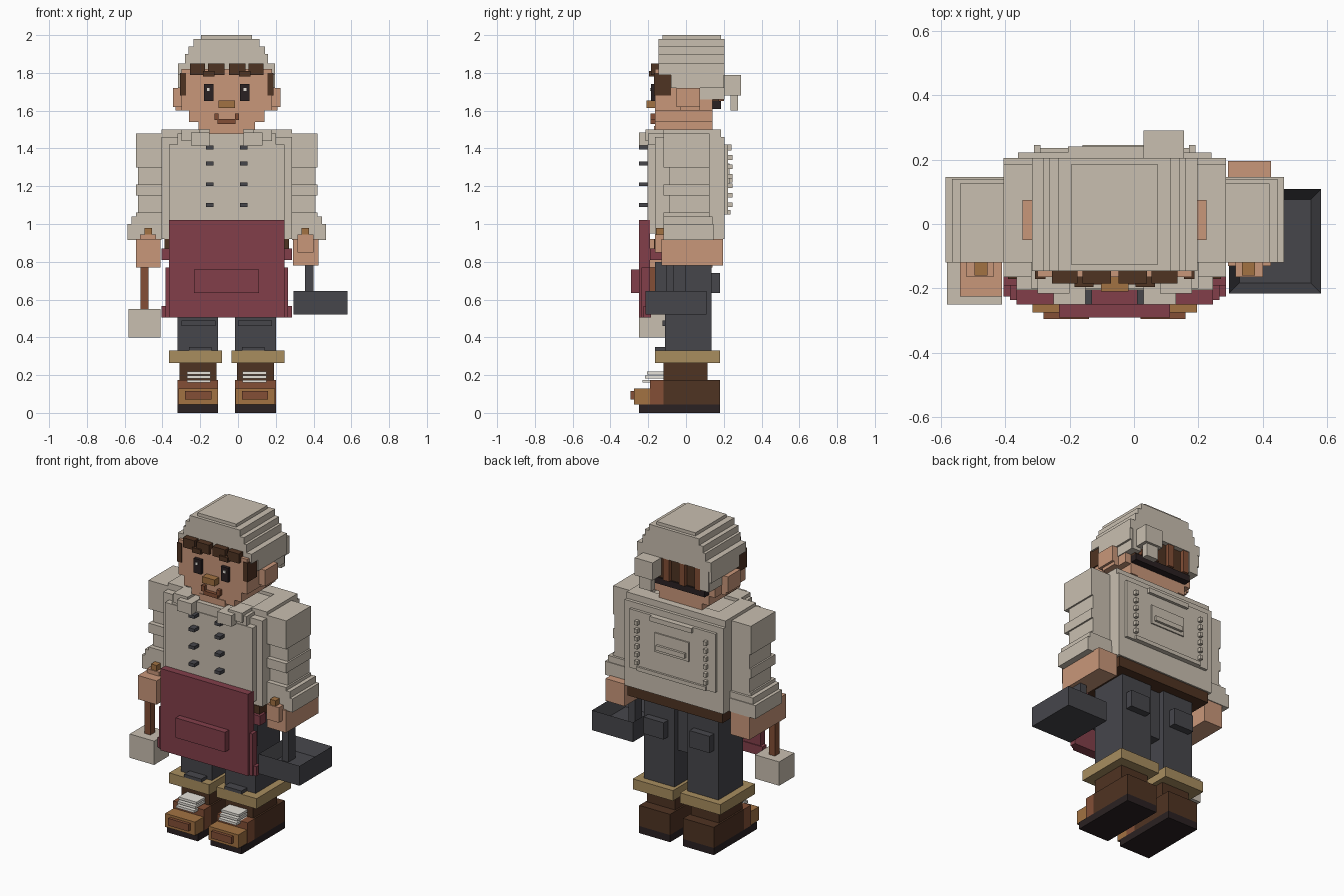
import bpy
import bmesh
from mathutils import Vector

if "Cube" in bpy.data.objects:
    bpy.data.objects.remove(bpy.data.objects["Cube"], do_unlink=True)


def colour(name, hex_code):
    """Flat material from an sRGB hex code, stored as linear values."""
    srgb = [int(hex_code[i:i + 2], 16) / 255 for i in (0, 2, 4)]
    linear = [((c + .055) / 1.055) ** 2.4 if c > .04 else c / 12.92 for c in srgb]
    mat = bpy.data.materials.new(name)
    mat.use_nodes = True
    mat.diffuse_color = (*linear, 1)
    shader = mat.node_tree.nodes["Principled BSDF"]
    shader.inputs["Base Color"].default_value = (*linear, 1)
    shader.inputs["Roughness"].default_value = .9
    return mat


cream = colour("cream cloth", "c9bfb0")
skin = colour("skin", "c9977a")
maroon = colour("maroon apron", "823f4a")
grey = colour("charcoal", "46464b")
brown = colour("dark brown", "4f3322")
rust = colour("rust leather", "834f36")
gold = colour("gold cuff", "a88d5f")
tan = colour("tan leather", "a27242")
black = colour("near black", "2a2122")
white = colour("white", "e6e2da")

MIDDLE = -.06  # the body's own centre line; the pan pushes it off the origin


def box(name, mat, x, y, z, hollow=0, depth=0):
    """Box between x, y, z limits; hollow sinks the top face inside a rim."""
    bm = bmesh.new()
    bmesh.ops.create_cube(bm, size=1)
    low = Vector((min(x) + MIDDLE, y[0], z[0]))
    size = Vector((max(x) - min(x), y[1] - y[0], z[1] - z[0]))
    for v in bm.verts:
        v.co = low + Vector((c + .5) * s for c, s in zip(v.co, size))
    if hollow:
        top = max(bm.faces, key=lambda f: f.calc_center_median().z)
        bmesh.ops.inset_region(bm, faces=[top], thickness=hollow)
        bmesh.ops.translate(bm, verts=top.verts, vec=(0, 0, -depth))
    mesh = bpy.data.meshes.new(name)
    bm.to_mesh(mesh)
    bm.free()
    mesh.materials.append(mat)
    obj = bpy.data.objects.new(name, mesh)
    bpy.context.collection.objects.link(obj)
    return obj


def pair(name, mat, x, y, z):
    """The same box on both sides of the centre line."""
    box("left_" + name, mat, x, y, z)
    box("right_" + name, mat, [-v for v in x], y, z)


def centred(name, mat, half, y, z):
    """A box centred on the centre line."""
    return box(name, mat, (-half, half), y, z)


# Shoes
pair("sole", black, x=(.045, .26), y=(-.25, .18), z=(0, .045))
pair("shoe", brown, x=(.045, .26), y=(-.12, .18), z=(.045, .175))
pair("shoe_tongue", rust, x=(.045, .26), y=(-.19, -.12), z=(.045, .175))
pair("toe_cap", tan, x=(.047, .255), y=(-.275, -.17), z=(.045, .13))
pair("toe_plate", rust, x=(.08, .22), y=(-.295, -.27), z=(.07, .115))
pair("ankle", brown, x=(.055, .25), y=(-.12, .115), z=(.175, .27))
for i in range(3):
    front = -.23 + i * .012
    pair(f"lace_{i}", white, x=(.085, .21), y=(front, -.12), z=(.16 + i * .022, .175 + i * .022))

# Trousers
pair("trouser_cuff", gold, x=(.025, .305), y=(-.165, .18), z=(.265, .33))
pair("leg", grey, x=(.045, .26), y=(-.11, .135), z=(.33, .88))
pair("shin_fold", grey, x=(.08, .2), y=(-.165, -.1), z=(.33, .35))
pair("knee_fold", grey, x=(.06, .24), y=(-.125, -.1), z=(.46, .49))
pair("front_pocket", grey, x=(.12, .27), y=(-.165, -.1), z=(.63, .8))
pair("back_pocket", grey, x=(.09, .23), y=(.13, .18), z=(.635, .74))
centred("trouser_seat", grey, .06, y=(-.1, .1), z=(.55, .88))
centred("belt", brown, .33, y=(-.17, .195), z=(.855, .92))

# Apron
centred("apron", maroon, .305, y=(-.25, -.19), z=(.505, 1.02))
centred("apron_skirt", maroon, .325, y=(-.235, -.19), z=(.505, .77))
centred("apron_hem", maroon, .345, y=(-.225, -.185), z=(.505, .565))
centred("apron_pocket", maroon, .172, y=(-.29, -.24), z=(.635, .76))
pair("apron_tie", maroon, x=(.29, .345), y=(-.19, -.13), z=(.81, .87))

# Shirt
centred("shirt", cream, .345, y=(-.165, .205), z=(.92, 1.46))
centred("shirt_front", cream, .305, y=(-.205, -.16), z=(.95, 1.42))
centred("shirt_back", cream, .3, y=(.2, .222), z=(1.05, 1.42))
centred("yoke", cream, .26, y=(-.2, .185), z=(1.4, 1.48))
pair("shoulder", cream, x=(.24, .345), y=(-.12, .185), z=(1.44, 1.5))
centred("collar_back", cream, .24, y=(.1, .185), z=(1.45, 1.5))
pair("collar", cream, x=(.09, .19), y=(-.25, -.12), z=(1.415, 1.485))
pair("collar_tip", cream, x=(.14, .24), y=(-.215, -.1), z=(1.44, 1.5))
for i, height in enumerate((1.1, 1.21, 1.32, 1.405)):
    pair(f"button_{i}", grey, x=(.07, .11), y=(-.25, -.2), z=(height - .01, height + .01))

# Shirt back trim
centred("back_bar", cream, .145, y=(.22, .24), z=(1.39, 1.42))
centred("back_patch", cream, .12, y=(.22, .23), z=(1.2, 1.32))
centred("back_patch_bar", cream, .1, y=(.23, .245), z=(1.22, 1.25))
centred("back_hem", cream, .24, y=(.22, .235), z=(1.05, 1.075))
for i in range(6):
    base = 1.09 + i * .05
    pair(f"stitch_{i}", cream, x=(.23, .25), y=(.22, .245), z=(base, base + .025))

# Sleeves: stacked folds with alternating depth
folds = (1, 1.06, 1.15, 1.21, 1.3, 1.36, 1.48)
for i, (low, high) in enumerate(zip(folds, folds[1:])):
    tuck = .03 * (i % 2) if i < 5 else 0
    pair(f"sleeve_{i}", cream, x=(.34, .48 - tuck / 3), y=(-.12 + tuck, .125), z=(low, high))
pair("sleeve_roll", cream, x=(.34, .505), y=(-.12, .14), z=(1, 1.04))
pair("sleeve_cuff", cream, x=(.345, .525), y=(-.12, .145), z=(.915, 1))

# Hands
box("left_hand", skin, x=(.352, .485), y=(-.13, .195), z=(.78, .92))
box("right_hand", skin, x=(-.48, -.35), y=(-.225, .14), z=(.77, .92))
pair("thumb", skin, x=(.375, .46), y=(-.165, -.12), z=(.85, .945))
pair("thumb_tip", tan, x=(.395, .435), y=(-.16, -.12), z=(.945, .98))

# Pan in the left hand, mallet in the right
box("pan", grey, x=(.355, .64), y=(-.215, .108), z=(.52, .645), hollow=.045, depth=.08)
box("pan_handle", grey, x=(.415, .46), y=(-.07, 0), z=(.55, .85))
box("mallet_shaft", rust, x=(-.455, -.415), y=(-.195, -.15), z=(.5, .8))
box("mallet_head", cream, x=(-.52, -.35), y=(-.25, -.1), z=(.4, .55))

# Head
centred("neck", skin, .09, y=(-.17, .1), z=(1.43, 1.52))
centred("jaw", skin, .15, y=(-.165, .14), z=(1.5, 1.54))
centred("cheeks", skin, .2, y=(-.165, .14), z=(1.54, 1.6))
centred("face", skin, .24, y=(-.165, .14), z=(1.6, 1.82))
pair("ear", skin, x=(.23, .285), y=(-.05, .075), z=(1.62, 1.72))
pair("ear_lobe", skin, x=(.23, .27), y=(-.03, .075), z=(1.6, 1.62))

# Features
pair("eye", black, x=(.07, .12), y=(-.185, -.16), z=(1.65, 1.74))
pair("eye_glint", white, x=(.09, .105), y=(-.19, -.18), z=(1.705, 1.72))
pair("brow", brown, x=(.065, .125), y=(-.195, -.16), z=(1.78, 1.81))
centred("nose", tan, .043, y=(-.21, -.16), z=(1.615, 1.655))
centred("mouth", rust, .048, y=(-.188, -.16), z=(1.53, 1.555))
pair("mouth_corner", rust, x=(.043, .065), y=(-.188, -.16), z=(1.55, 1.585))

# Hair
pair("sideburn", brown, x=(.215, .247), y=(-.17, -.08), z=(1.68, 1.8))
pair("inner_fringe", brown, x=(.012, .1), y=(-.185, -.13), z=(1.79, 1.85))
pair("outer_fringe", brown, x=(.115, .195), y=(-.185, -.13), z=(1.79, 1.85))
centred("back_hair", brown, .2, y=(.13, .175), z=(1.65, 1.8))
centred("nape_band", black, .2, y=(.13, .185), z=(1.61, 1.65))
for i, middle in enumerate((-.16, -.05, .06, .15)):
    box(f"hair_strand_{i}", rust, x=(middle - .02, middle + .02), y=(.17, .2), z=(1.65, 1.79))

# Cap
pair("cap_side", cream, x=(.215, .257), y=(-.08, .2), z=(1.72, 1.8))
pair("cap_flap", cream, x=(.215, .245), y=(.075, .2), z=(1.66, 1.72))
pair("cap_back_corner", cream, x=(.18, .24), y=(.14, .205), z=(1.66, 1.8))
levels = (1.79, 1.85, 1.9, 1.94, 1.98)
for i, half in enumerate((.257, .22, .203, .175)):
    centred(f"cap_layer_{i}", cream, half, y=(-.145, .205), z=(levels[i], levels[i + 1]))
centred("cap_crown", cream, .135, y=(-.125, .185), z=(1.98, 2))
box("cap_knot", cream, x=(.09, .215), y=(.2, .29), z=(1.68, 1.79))
box("cap_knot_tail", cream, x=(.11, .195), y=(.235, .275), z=(1.6, 1.69))
